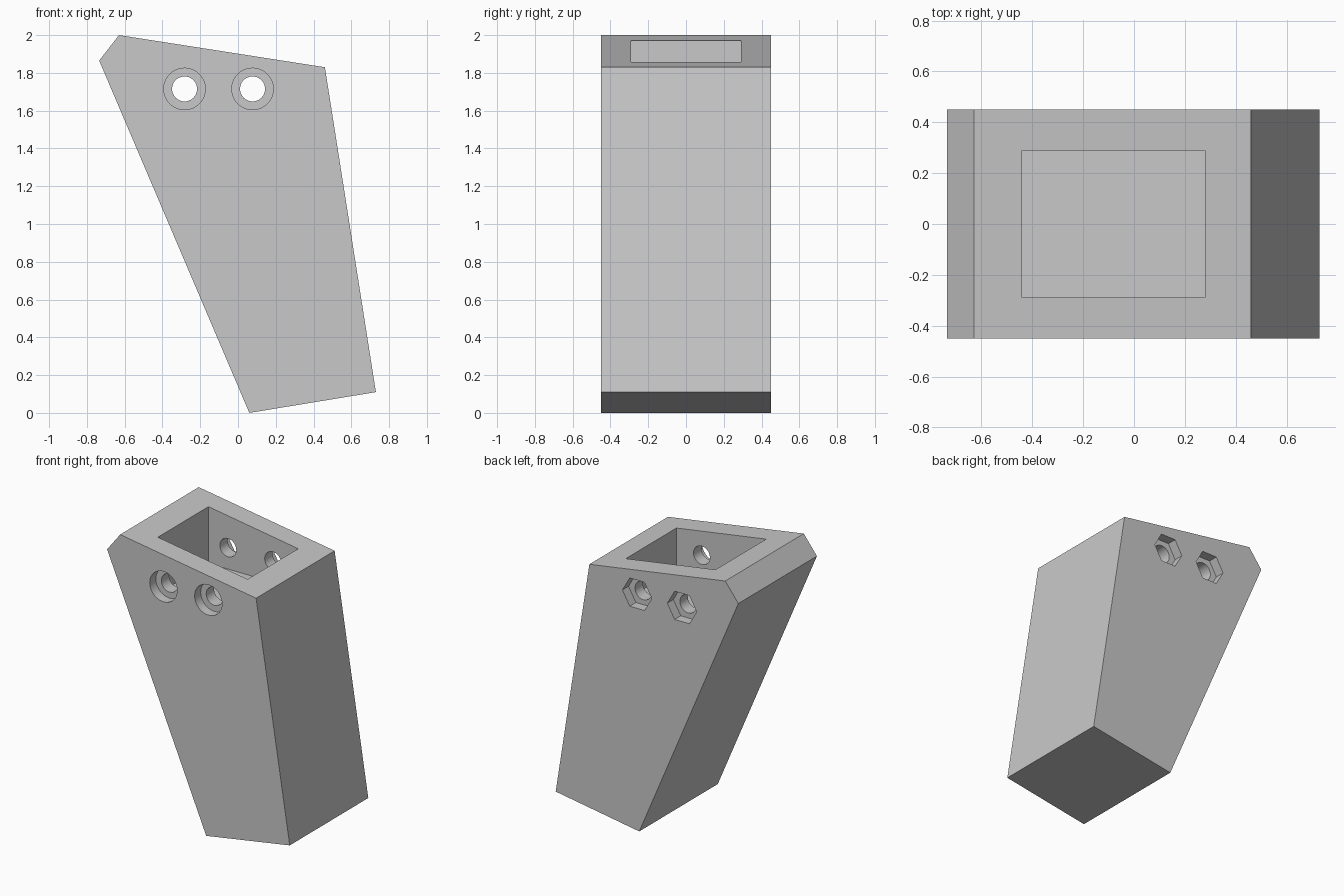
import bpy, bmesh, math
from mathutils import Matrix

cube = bpy.data.objects.get("Cube")
if cube:
    bpy.data.objects.remove(cube, do_unlink=True)

grey = bpy.data.materials.new("plain_grey")
grey.use_nodes = True
colour = (0.58, 0.58, 0.58, 1)
grey.diffuse_color = colour
grey.node_tree.nodes["Principled BSDF"].inputs["Base Color"].default_value = colour


def make_object(name, bm):
    bmesh.ops.recalc_face_normals(bm, faces=bm.faces[:])
    mesh = bpy.data.meshes.new(name)
    bm.to_mesh(mesh)
    bm.free()
    mesh.materials.append(grey)
    obj = bpy.data.objects.new(name, mesh)
    bpy.context.scene.collection.objects.link(obj)
    return obj


def extruded(name, profile, y0, y1):
    """Extrude an x-z outline along y."""
    bm = bmesh.new()
    face = bm.faces.new([bm.verts.new((x, y0, z)) for x, z in profile])
    geom = bmesh.ops.extrude_face_region(bm, geom=[face])["geom"]
    moved = [v for v in geom if isinstance(v, bmesh.types.BMVert)]
    bmesh.ops.translate(bm, verts=moved, vec=(0, y1 - y0, 0))
    return make_object(name, bm)


def prism(name, x, z, radius, sides, y0, y1):
    """Regular prism along y with a corner pointing along x."""
    angles = [2 * math.pi * i / sides for i in range(sides)]
    outline = [(x + radius * math.cos(a), z + radius * math.sin(a)) for a in angles]
    return extruded(name, outline, y0, y1)


def cut(body, cutter):
    cutter.hide_render = True
    mod = body.modifiers.new("cut", "BOOLEAN")
    mod.operation = "DIFFERENCE"
    mod.solver = "EXACT"
    mod.object = cutter
    bpy.context.view_layer.objects.active = body
    bpy.ops.object.modifier_apply(modifier=mod.name)
    bpy.data.objects.remove(cutter, do_unlink=True)


# Tapered leg body with slanted top and chamfered corner
half = 0.45
body = extruded("tapered_leg", [(0.06, 0), (0.73, 0.11), (0.46, 1.83),
                                (-0.63, 2), (-0.735, 1.865)], -half, half)

# Rectangular pocket open at the top
cut(body, extruded("pocket_cutter", [(-0.44, 1.56), (0.28, 1.56),
                                     (0.28, 2.2), (-0.44, 2.2)], -0.29, 0.29))

# Bolt holes with round front recesses and hexagonal back recesses
recess, bolt_z = 0.07, 1.715
for x in (-0.283, 0.077):
    cut(body, prism("bolt_cutter", x, bolt_z, 0.066, 48, -1, 1))
    cut(body, prism("round_recess_cutter", x, bolt_z, 0.11, 48, -1, -half + recess))
    cut(body, prism("hex_recess_cutter", x, bolt_z, 0.118, 6, half - recess, 1))

# Smooth the hole walls, keep all corners sharp
bpy.ops.object.select_all(action="DESELECT")
body.select_set(True)
bpy.context.view_layer.objects.active = body
bpy.ops.object.shade_smooth_by_angle(angle=math.radians(25))
